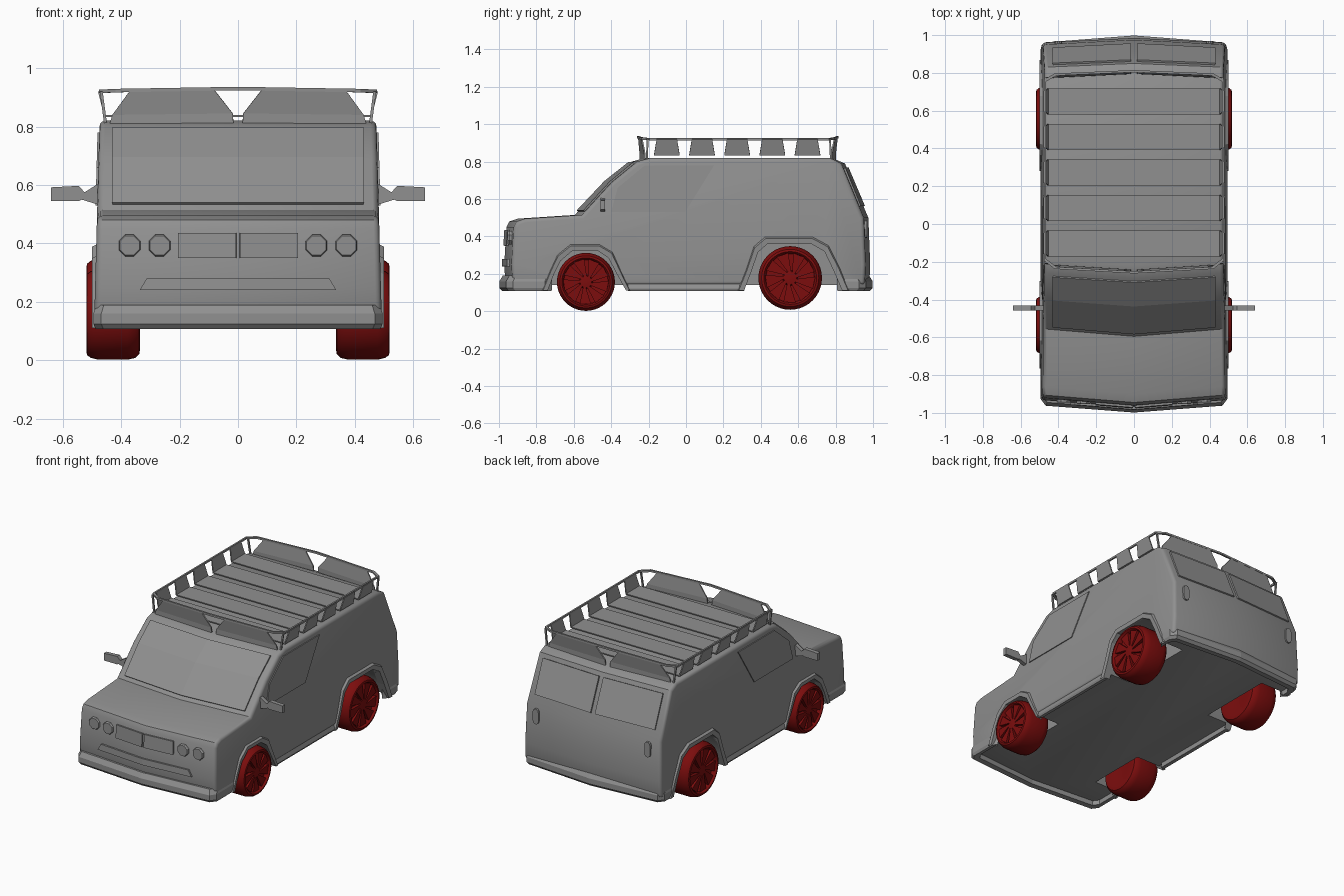
import bpy, bmesh, math

if "Cube" in bpy.data.objects:
    bpy.data.objects.remove(bpy.data.objects["Cube"])


def material(name, color):
    m = bpy.data.materials.new(name)
    m.diffuse_color = color
    m.use_nodes = True
    m.node_tree.nodes["Principled BSDF"].inputs["Base Color"].default_value = m.diffuse_color
    return m


grey = material("body_grey", (.28, .28, .28, 1))
red = material("wheel_red", (.2, .004, .004, 1))


def loft(name, loops, closed=True, cap=False, wrap=False, mirror=False, thick=0, mat=grey):
    """Skin a list of equal-length point loops into one object."""
    bm = bmesh.new()
    rings = [[bm.verts.new(p) for p in lp] for lp in loops]
    n = len(rings[0])
    pairs = list(zip(rings, rings[1:]))
    if wrap:
        pairs.append((rings[-1], rings[0]))
    for a, b in pairs:
        for i in range(n if closed else n - 1):
            j = (i + 1) % n
            bm.faces.new((a[i], a[j], b[j], b[i]))
    if cap:
        bm.faces.new(rings[0])
        bm.faces.new(rings[-1])
    bmesh.ops.recalc_face_normals(bm, faces=bm.faces)
    me = bpy.data.meshes.new(name)
    bm.to_mesh(me)
    bm.free()
    me.materials.append(mat)
    ob = bpy.data.objects.new(name, me)
    bpy.context.collection.objects.link(ob)
    if thick:
        m = ob.modifiers.new("thickness", 'SOLIDIFY')
        m.thickness, m.offset = thick, 0
    if mirror:
        ob.modifiers.new("mirror", 'MIRROR').use_mirror_merge = False
    return ob


def prism(name, pts, lo, hi, axis, mirror=True):
    """Extrude a flat outline along x (pts = y,z) or y (pts = x,z)."""
    put = (lambda a, b, c: (c, a, b)) if axis == 'x' else (lambda a, b, c: (a, c, b))
    return loft(name, [[put(a, b, c) for a, b in pts] for c in (lo, hi)], cap=True, mirror=mirror)


def activate(ob):
    bpy.ops.object.select_all(action='DESELECT')
    ob.select_set(True)
    bpy.context.view_layer.objects.active = ob


def smooth(ob, angle=35):
    activate(ob)
    bpy.ops.object.shade_smooth_by_angle(angle=math.radians(angle))


def half_width(z):
    return 0.492 - 0.027 * (z - 0.14)


def panel(name, rows, xs, mirror=False, thick=0.014):
    """Panel lying on the V-shaped nose or tail; rows = y, z, sweep, width scale."""
    return loft(name, [[(x * s, y + v * abs(x * s) / half_width(z), z) for x in xs]
                       for y, z, v, s in rows], closed=False, mirror=mirror, thick=thick)


def mirrored_path(half):
    """Close a path given from front centre to back centre along +x."""
    return half + [(-p[0],) + tuple(p[1:]) for p in half[-2:0:-1]]


# Body shell: side profile (y, z, sweep of the sides)
profile = [(-.965, .14, .04), (-.972, .25, .04), (-.96, .45, .04), (-.945, .48, .04),
           (-.90, .495, .04), (-.595, .515, .04), (-.43, .69, .035), (-.29, .80, .03),
           (-.22, .82, .03), (.78, .82, -.01), (.85, .79, -.02), (.975, .5, -.025),
           (.985, .25, -.025), (.98, .14, -.025)]
body = loft("body_shell", [[(s * half_width(z), y + abs(s) * v, z) for y, z, v in profile]
                           for s in (-1, 0, 1)], cap=True)
bev = body.modifiers.new("round", 'BEVEL')
bev.width, bev.segments, bev.angle_limit = 0.02, 3, math.radians(50)

# Bumpers and sills: lower trim swept along a plan path (x, y)
def trim(name, path, top, mirror=False):
    loft(name, [[(x * kx, y * ky, z) for kx, ky, z in
                 ((.94, .95, .11), (.985, .985, .108), (1, 1, .125), (1, 1, top - .03),
                  (.98, .982, top), (.94, .95, top))] for x, y in path], cap=True, mirror=mirror)


for label, d, end in (("front_bumper", -1, .755), ("rear_bumper", 1, .85)):
    half = [(.495, end * d), (.495, .925 * d), (.468, .962 * d), (0, .998 * d)]
    trim(label, half + [(-x, y) for x, y in half[2::-1]], .19)
trim("sills", [(.495, -.315), (.495, .315)], .148, True)

# Wheel arches: outer and inner outlines (y, z)
arches = {
    "front": ([(-.775, .11), (-.73, .22), (-.69, .305), (-.62, .36), (-.46, .36),
               (-.39, .32), (-.345, .22), (-.295, .11)],
              [(-.74, .11), (-.705, .2), (-.67, .27), (-.605, .325), (-.475, .325),
               (-.415, .285), (-.37, .2), (-.32, .11)]),
    "rear": ([(.27, .11), (.315, .22), (.36, .35), (.42, .40), (.68, .40),
              (.765, .355), (.83, .23), (.88, .11)],
             [(.31, .11), (.345, .2), (.385, .315), (.435, .36), (.67, .36),
              (.74, .32), (.79, .215), (.835, .11)])}
cutters = []
for end, (outer, inner) in arches.items():
    ridge = [(.7 * a + .3 * c, .7 * b + .3 * d) for (a, b), (c, d) in zip(outer, inner)]
    loft(end + "_arch_flares", [[(x, y, z) for y, z in line] for x, line in
                                ((.478, outer), (.500, ridge), (.497, inner), (.45, inner))],
         closed=False, mirror=True)
    first, last = inner[0], inner[-1]
    cut = prism(end + "_well_cutter", inner + [(last[0], .05), (first[0], .05)], .31, .6, 'x')
    cut.hide_render = True
    cutters.append(cut)
for cut in cutters:
    m = body.modifiers.new("well", 'BOOLEAN')
    m.operation, m.solver, m.object = 'DIFFERENCE', 'EXACT', cut
activate(body)
for m in list(body.modifiers):
    bpy.ops.object.modifier_apply(modifier=m.name)
for cut in cutters:
    bpy.data.objects.remove(cut)
smooth(body)

# Windows
panel("windshield", [(-.579, .535, .04, 1), (-.432, .691, .035, 1), (-.305, .792, .03, 1)],
      (-.43, 0, .43))
panel("rear_windows", [(.949, .56, -.025, 1), (.862, .765, -.02, 1)], (.015, .43), True, .018)
glass = [(-.40, .53), (-.365, .66), (-.22, .78), (.15, .78), (-.005, .53)]
loft("side_windows", [[(half_width(z) + d, y, z) for y, z in glass] for d in (-.01, .006)],
     cap=True, mirror=True)

# Grille, lower intake and headlights
panel("grille_panels", [(-.967, .35, .04, 1), (-.962, .435, .04, 1)], (.006, .204), True, .02)
panel("lower_intake", [(-.972, .24, .04, 1), (-.970, .28, .04, .93)], (-.335, 0, .335), thick=.025)
for label, x in (("inner", .268), ("outer", .371)):
    y = -.964 + .04 * x / .48
    octagon = [(x + .04 * math.cos(math.pi * (k + .5) / 4), .393 + .04 * math.sin(math.pi * (k + .5) / 4))
               for k in range(8)]
    small = [(x + (a - x) * .9, .393 + (b - .393) * .9) for a, b in octagon]
    loft(label + "_headlights", [[(a, y + .03, b) for a, b in octagon], [(a, y - .006, b) for a, b in octagon],
                                 [(a, y - .012, b) for a, b in small]], cap=True, mirror=True)

# Tail lights: upright capsules
capsule = [(.40 + .02 * math.cos(t), .44 + .02 * math.sin(t) + (.03 if k < 6 else -.03))
           for k, t in ((k, math.pi * (k if k < 6 else k - 1) / 5) for k in range(12))]
prism("tail_lights", capsule, .93, .969, 'y')

# Side mirrors
prism("side_mirrors", [(.47, .53), (.535, .55), (.545, .545), (.64, .545), (.64, .592),
                       (.545, .597), (.525, .575), (.47, .61)], -.458, -.432, 'y')

# Roof rack: top rail
rail = mirrored_path([(0, -.262, .93), (.42, -.238, .923), (.476, -.195, .92), (.476, .765, .92),
                      (.42, .797, .923), (0, .815, .93)])
loft("rack_rail", [[(x * k, .277 + (y - .277) * k, z + dz) for x, y, z in rail]
                   for k, dz in ((1, -.006), (1, .006), (.978, .006), (.978, -.006))], wrap=True)
# Roof rack: slats turned up at the sides
for k in range(5):
    a, b = -.165 + .188 * k, -.04 + .188 * k
    section = [(-.475, .92, .008), (-.455, .836, -.006), (.455, .836, -.006), (.475, .92, .008)]
    loft("rack_slat", [[(x, a + d, z) for x, z, d in section], [(x, b - d, z) for x, z, d in section]],
         closed=False, thick=.008)
# Roof rack: end plates and corner posts
for end, top, low, v in (("front", -.257, -.245, .025), ("rear", .811, .798, -.02)):
    loft(end + "_rack_plates", [[(.015, low, .805), (.44, low + v, .805)],
                                [(.018, low, .845), (.43, low + v, .84)],
                                [(.08, top + v * .2, .924), (.37, top + v * .85, .922)]],
         closed=False, mirror=True, thick=.008)
    y0, y1 = (-.21, -.205) if end == "front" else (.775, .77)
    loft(end + "_rack_posts", [[(px + i * .005, py + j * .005, pz)
                                for i, j in ((-1, -1), (1, -1), (1, 1), (-1, 1))]
                               for px, py, pz in ((.452, y0, .80), (.468, y1, .92))],
         cap=True, mirror=True)

# Wheels: lathed tyre with swept blades in the rim
tyre = [(.345, .4), (.335, .75), (.338, .88), (.352, .96), (.378, 1), (.478, 1), (.503, .96),
        (.516, .9), (.519, .83), (.512, .79), (.49, .76), (.487, .24), (.508, .2), (.51, .1)]
for end, y, z, r in (("front", -.535, .157, .155), ("rear", .557, .178, .17)):
    def polar(x, k, t):
        return (x, y + r * k * math.cos(t), z + r * k * math.sin(t))
    wheel = loft(end + "_wheels", [[polar(x, k, math.tau * i / 40) for i in range(40)] for x, k in tyre],
                 cap=True, mirror=True, mat=red)
    smooth(wheel)
    for i in range(9):
        t = math.tau * i / 9
        edge = [(.18, t), (.79, t + .25), (.79, t + .75), (.18, t + .5)]
        loft(end + "_wheel_blades", [[polar(x, k, a) for k, a in edge] for x in (.485, .508)],
             cap=True, mirror=True, mat=red)
